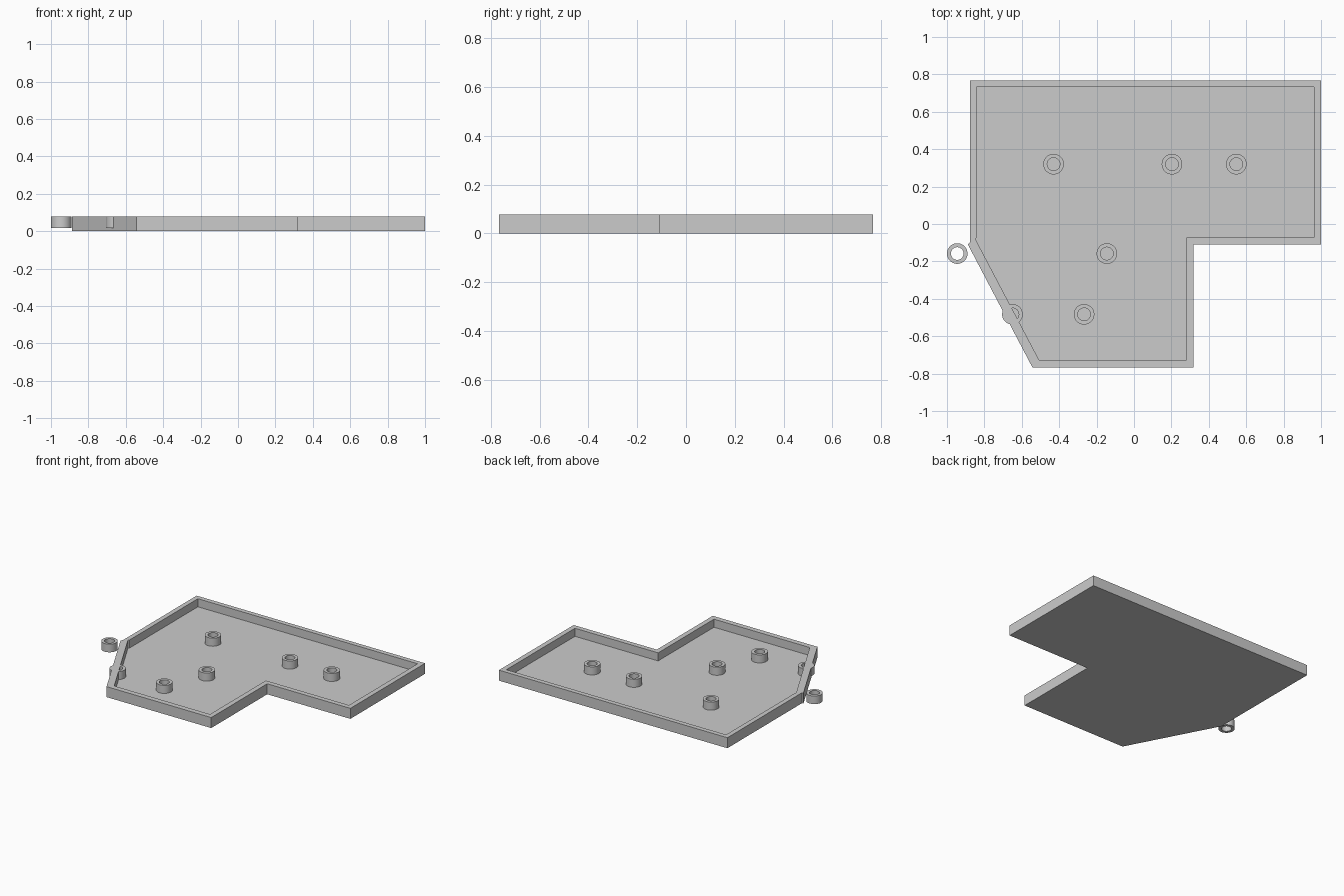
import bpy, bmesh
from math import cos, sin, tau, radians

if "Cube" in bpy.data.objects:
    bpy.data.objects.remove(bpy.data.objects["Cube"], do_unlink=True)

FLOOR, TOP = 0.018, 0.078
R_OUT, R_IN, SIDES = 0.055, 0.034, 40

grey = bpy.data.materials.new("plain grey")
grey.use_nodes = True
colour = (0.6, 0.6, 0.6, 1)
grey.diffuse_color = colour
grey.node_tree.nodes["Principled BSDF"].inputs["Base Color"].default_value = colour


def finish(bm, name):
    bmesh.ops.recalc_face_normals(bm, faces=bm.faces)
    mesh = bpy.data.meshes.new(name)
    bm.to_mesh(mesh)
    bm.free()
    mesh.materials.append(grey)
    obj = bpy.data.objects.new(name, mesh)
    bpy.context.collection.objects.link(obj)
    return obj


def loop(bm, points, z):
    return [bm.verts.new((x, y, z)) for x, y in points]


def bridge(bm, a, b):
    n = len(a)
    for i in range(n):
        j = (i + 1) % n
        bm.faces.new((a[i], a[j], b[j], b[i]))


# Shallow tray: floor with a raised wall around its outline
outer = [(-0.877, 0.767), (1, 0.767), (1, -0.11), (0.317, -0.11),
         (0.317, -0.767), (-0.543, -0.767), (-0.888, -0.11), (-0.877, -0.11)]
inner = [(-0.842, 0.732), (0.963, 0.732), (0.963, -0.073), (0.28, -0.073),
         (0.28, -0.728), (-0.507, -0.728), (-0.852, -0.073), (-0.842, -0.073)]
bm = bmesh.new()
rings = [loop(bm, outer, 0), loop(bm, outer, TOP),
         loop(bm, inner, TOP), loop(bm, inner, FLOOR)]
for a, b in zip(rings, rings[1:]):
    bridge(bm, a, b)
bm.faces.new(rings[0])
bm.faces.new(rings[-1])
finish(bm, "tray")


# Hollow mounting posts
def post(name, x, y):
    bm = bmesh.new()

    def circle(r, z):
        return loop(bm, [(x + r * cos(tau * i / SIDES), y + r * sin(tau * i / SIDES))
                         for i in range(SIDES)], z)

    rings = [circle(R_OUT, FLOOR), circle(R_OUT, TOP), circle(R_IN, TOP), circle(R_IN, FLOOR)]
    for i in range(4):
        bridge(bm, rings[i], rings[(i + 1) % 4])
    obj = finish(bm, name)
    bpy.ops.object.select_all(action="DESELECT")
    obj.select_set(True)
    bpy.context.view_layer.objects.active = obj
    bpy.ops.object.shade_smooth_by_angle(angle=radians(30))


posts = {"back_left_post": (0.547, 0.32), "back_middle_post": (0.203, 0.32),
         "back_right_post": (-0.43, 0.32), "middle_post": (-0.145, -0.158),
         "front_post": (-0.267, -0.483), "wall_post": (-0.65, -0.483),
         "outside_post": (-0.945, -0.158)}
for name, (x, y) in posts.items():
    post(name, x, y)
